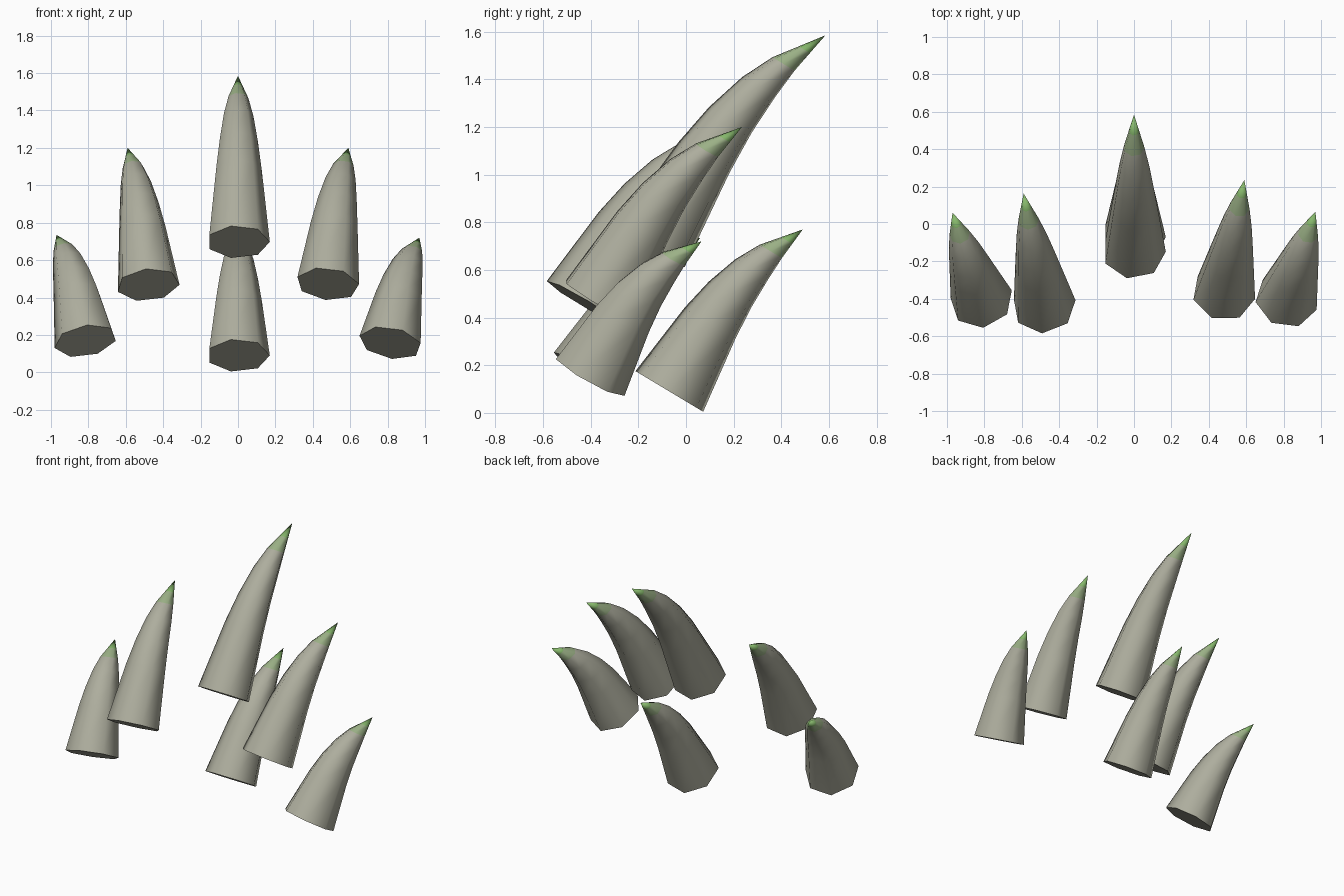
import bpy, bmesh
from math import sin, cos, pi, atan2, hypot, radians
from mathutils import Matrix, Vector

if "Cube" in bpy.data.objects:
    bpy.data.objects.remove(bpy.data.objects["Cube"])

SIDES = 7
TILT = radians(31)      # backward lean of every claw
# (fraction of length, radius, fraction of tip bend)
RINGS = [(0, .17, 0), (.385, .128, -.01), (.553, .107, .07), (.71, .083, .25),
         (.83, .056, .48), (.915, .028, .74)]


def material(name, rgb):
    m = bpy.data.materials.new(name)
    m.diffuse_color = (*rgb, 1)
    m.use_nodes = True
    m.node_tree.nodes["Principled BSDF"].inputs["Base Color"].default_value = m.diffuse_color
    return m


MATS = [material("horn", (.42, .42, .34)),
        material("horn_green_blend", (.33, .44, .24)),
        material("green_tip", (.24, .48, .15))]


def claw(name, base, tip):
    """Curved seven-sided claw from base centre to tip, with a flat capped base."""
    base = Vector(base)
    d = Vector(tip) - base
    horiz = hypot(d.x, d.y)
    length = horiz * sin(TILT) + d.z * cos(TILT)
    bend = horiz * cos(TILT) - d.z * sin(TILT)
    yaw = atan2(-d.x, d.y)

    bm = bmesh.new()
    rings = []
    for f, r, b in RINGS:
        rings.append([bm.verts.new((r * cos(2 * pi * i / SIDES),
                                    bend * b + r * sin(2 * pi * i / SIDES),
                                    length * f)) for i in range(SIDES)])
    point = bm.verts.new((0, bend, length))
    cap = bm.faces.new(rings[0][::-1])
    for k, (lo, hi) in enumerate(zip(rings, rings[1:])):
        for i in range(SIDES):
            j = (i + 1) % SIDES
            face = bm.faces.new((lo[i], lo[j], hi[j], hi[i]))
            face.material_index = 1 if k == len(RINGS) - 2 else 0
    for i in range(SIDES):
        face = bm.faces.new((rings[-1][i], rings[-1][(i + 1) % SIDES], point))
        face.material_index = 2
    for face in bm.faces:
        face.smooth = face is not cap
    for edge in cap.edges:
        edge.smooth = False

    mesh = bpy.data.meshes.new(name)
    bm.to_mesh(mesh)
    bm.free()
    for m in MATS:
        mesh.materials.append(m)
    ob = bpy.data.objects.new(name, mesh)
    ob.matrix_world = (Matrix.Translation(base) @ Matrix.Rotation(yaw, 4, 'Z')
                       @ Matrix.Rotation(-TILT, 4, 'X'))
    bpy.context.collection.objects.link(ob)


# Middle claws
claw("upper_middle_claw", (0, -.148, .697), (0, .585, 1.585))
claw("lower_middle_claw", (0, -.07, .09), (0, .49, .77))
# Inner side claws
claw("left_inner_claw", (-.48, -.438, .468), (-.59, .163, 1.2))
claw("right_inner_claw", (.48, -.37, .472), (.59, .235, 1.2))
# Outer side claws
claw("left_outer_claw", (-.815, -.408, .168), (-.97, .06, .735))
claw("right_outer_claw", (.815, -.405, .157), (.97, .065, .72))
